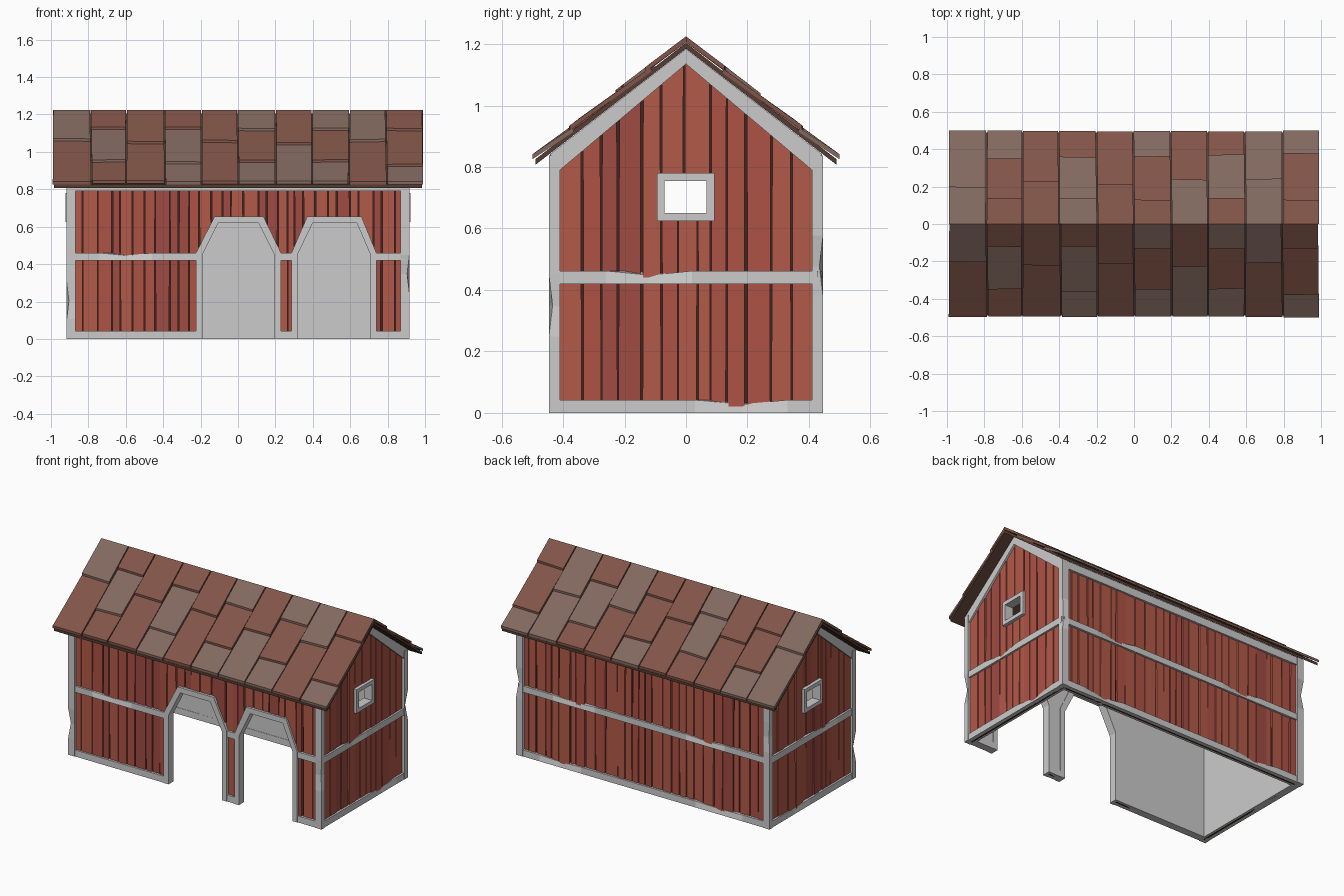
import bpy, bmesh, random
from mathutils import Vector

if "Cube" in bpy.data.objects:
    bpy.data.objects.remove(bpy.data.objects["Cube"])

random.seed(7)
rnd = random.uniform


def material(name, r, g, b):
    m = bpy.data.materials.new(name)
    m.diffuse_color = (r, g, b, 1)
    m.use_nodes = True
    m.node_tree.nodes["Principled BSDF"].inputs["Base Color"].default_value = m.diffuse_color
    return m


REDS = [material("red_board", .45, .10, .065), material("dark_red_board", .35, .07, .055),
        material("warm_red_board", .42, .085, .06)]
TILES = [material("red_brown_tile", .22, .09, .065), material("grey_brown_tile", .22, .14, .115)]
GAP = material("board_gap", .05, .018, .014)
DECK = material("roof_deck", .09, .045, .032)
SIDES = ("front", "back", "left", "right")


def place(side, u, d, z):
    """u along the wall, d outward, z up"""
    return {"front": (u, -d, z), "back": (u, d, z),
            "right": (d + .47, u, z), "left": (-d - .47, u, z)}[side]


def loft(bm, rings, mat=0):
    vs = [[bm.verts.new(p) for p in r] for r in rings]
    n = len(vs[0])
    faces = [bm.faces.new(vs[0][::-1]), bm.faces.new(vs[-1])]
    for a, b in zip(vs, vs[1:]):
        faces += [bm.faces.new((a[i], a[(i + 1) % n], b[(i + 1) % n], b[i])) for i in range(n)]
    for f in faces:
        f.material_index = mat


def prism(bm, side, pts, d0, d1, mat=0):
    loft(bm, [[place(side, u, d, z) for u, z in pts] for d in (d0, d1)], mat)


def beam(bm, side, u0, u1, z0, z1, d0=.41, d1=.443, chips=()):
    """Horizontal timber with worn notches (centre, half width) on the outer top edge"""
    secs = [(u0, 0), (u1, 0)]
    for c, w in chips:
        secs += [(c - w, 0), (c, .014), (c + w, 0)]
    loft(bm, [[place(side, u, d, z) for d, z in
               ((d0, z0), (d1, z0), (d1 - k, z1 - k), (d0, z1))] for u, k in sorted(secs)])


def finish(name, bm, mats=()):
    bmesh.ops.recalc_face_normals(bm, faces=bm.faces)
    me = bpy.data.meshes.new(name)
    bm.to_mesh(me)
    bm.free()
    for m in mats:
        me.materials.append(m)
    ob = bpy.data.objects.new(name, me)
    bpy.context.collection.objects.link(ob)


# Arch outlines: x of outer jamb, outer top, top, jamb
def outline(a, b, c, d, shoulder, top):
    return [(a, 0), (a, shoulder), (b, top), (c, top), (d, shoulder), (d, 0)]


OUTER = [outline(-.225, -.125, .136, .23, .46, .655), outline(.286, .37, .66, .74, .46, .655)]
INNER = [outline(-.19, -.105, .11, .195, .45, .62), outline(.318, .40, .635, .708, .45, .62)]
MID = [[((p[0] + q[0]) / 2, (p[1] + q[1]) / 2) for p, q in zip(o, i)] for o, i in zip(OUTER, INNER)]

# Wall shells: grey lining inside, dark backing outside
for side in SIDES:
    for name, d0, d1, top, mats in (("lining", .395, .407, .87, ()), ("backing", .407, .42, .858, [GAP])):
        bm = bmesh.new()
        if side == "front":
            prism(bm, side, [(-.875, 0)] + MID[0] + MID[1] + [(.875, 0), (.875, top), (-.875, top)], d0, d1)
        elif side == "back":
            prism(bm, side, [(-.875, 0), (.875, 0), (.875, top), (-.875, top)], d0, d1)
        else:
            for s in (-1, 1):
                prism(bm, side, [(s * u, z) for u, z in (
                    (0, 0), (.42, 0), (.42, .855), (0, 1.18), (0, .765), (.08, .765), (.08, .64), (0, .64))], d0, d1)
        finish(f"{side}_wall_{name}", bm, mats)


# Vertical boards
def boards(bm, side, u0, u1, lo, hi, breaks=()):
    u = u0
    while u < u1 - .001:
        e = u + rnd(.04, .085)
        if e > u1 - .03:
            e = u1
        a0, a1 = u + rnd(.001, .005), u + rnd(.001, .005)
        b0, b1 = e - rnd(.001, .005), e - rnd(.001, .005)
        mid = [b for b in breaks if u + .006 < b < e - .006]
        low = [(x, lo(x)) for x in [a0] + mid + [b0]]
        high = [(x, hi(x)) for x in [b1] + mid[::-1] + [a1]]
        prism(bm, side, low + high, .415, .428 + rnd(0, .006), random.choice((0, 0, 1, 2)))
        u = e


def arch_height(pts):
    def f(x):
        for (x0, z0), (x1, z1) in zip(pts[1:], pts[2:5]):
            if x <= x1:
                return z0 + (z1 - z0) * max(0, x - x0) / (x1 - x0)
        return pts[4][1]
    return f


base, eave, rake = (lambda x: .02), (lambda x: .815), (lambda x: 1.15 - .79 * abs(x))
for side in SIDES:
    bm = bmesh.new()
    if side == "front":
        for a, b in ((-.885, MID[0][0][0]), (MID[0][5][0], MID[1][0][0]), (MID[1][5][0], .88)):
            boards(bm, side, a, b, base, eave)
        for m in MID:
            boards(bm, side, m[0][0], m[5][0], arch_height(m), eave, (m[2][0], m[3][0]))
    elif side == "back":
        boards(bm, side, -.885, .885, base, eave)
    else:
        boards(bm, side, -.42, -.08, base, rake)
        boards(bm, side, .08, .42, base, rake)
        boards(bm, side, -.08, .08, base, lambda x: .64)
        boards(bm, side, -.08, .08, lambda x: .765, rake, (0,))
    finish(f"{side}_boards", bm, REDS)

# Timber rails and sills
for side in SIDES:
    bm = bmesh.new()
    if side == "front":
        for a, b, sc, rc in ((-.9, -.2, [], [(-.6, .14)]), (.2, .31, [], []), (.715, .9, [], [])):
            beam(bm, side, a, b, 0, .042, .393, .443, sc)
            beam(bm, side, a, b, .42, .46, chips=rc)
        beam(bm, side, -.9, .9, .79, .84)
    elif side == "back":
        beam(bm, side, -.9, .9, 0, .042, .393, .443, [(-.55, .17), (.6, .15)])
        beam(bm, side, -.9, .9, .42, .46, chips=[(-.45, .14), (.5, .15)])
        beam(bm, side, -.9, .9, .79, .84)
    else:
        beam(bm, side, -.43, .43, 0, .042, .393, .443, [(.18, .15)])
        beam(bm, side, -.43, .43, .42, .462, chips=[(-.12, .14)])
        prism(bm, side, [(-.442, .842), (0, 1.184), (.442, .842), (.41, .79), (0, 1.135), (-.41, .79)], .41, .443)
    finish(f"{side}_timber_rails", bm)

# Arch frames
for i, (o, n) in enumerate(zip(OUTER, INNER)):
    bm = bmesh.new()
    prism(bm, "front", o + n[::-1], .392, .446)
    finish(f"arch_frame_{i + 1}", bm)

# Corner posts with a worn outer edge
for sx in (-1, 1):
    for sy in (-1, 1):
        bm = bmesh.new()
        c = rnd(.16, .65)
        loft(bm, [[(sx * x, sy * y, z) for x, y in
                   ((.868, .41), (.916, .41), (.916 - k, .446 - k), (.868, .446))]
                  for z, k in ((0, 0), (c - .1, 0), (c, .012), (c + .1, 0), (.838, 0))])
        finish(f"{'left' if sx < 0 else 'right'}_{'front' if sy < 0 else 'back'}_post", bm)

# Gable window frames
for side in ("left", "right"):
    bm = bmesh.new()
    for a, b, z0, z1 in ((-.094, .092, .625, .65), (-.094, .092, .755, .78),
                         (-.094, -.07, .65, .755), (.067, .092, .65, .755)):
        beam(bm, side, a, b, z0, z1, .392, .452)
    finish(f"{side}_window_frame", bm)

# Roof deck
bm = bmesh.new()
deck = [(-.49, .807), (0, 1.185), (.49, .807), (.49, .825), (0, 1.204), (-.49, .825)]
loft(bm, [[(x, y, z) for y, z in deck] for x in (-.985, .985)])
finish("roof_deck", bm, [DECK])

# Overlapping roof tiles, ten columns per slope; splits are distances from the ridge
SPLITS = {-1: [(.2,), (.12, .35), (.22,), (.12, .36), (.21,), (.13, .35), (.23,), (.13, .35), (.21,), (.13, .38)],
          1: [(.2,), (.14, .35), (.23,), (.14, .36), (.21,), (.13, .36), (.24,), (.14, .37), (.24,), (.13, .38)]}
TONES = {-1: ["10", "010", "00", "011", "00", "101", "01", "101", "10", "001"],
         1: ["11", "001", "00", "110", "00", "001", "10", "010", "11", "001"]}
for s in (-1, 1):
    bm = bmesh.new()
    edge = [(-.99 + .198 * i + rnd(-.004, .004), rnd(-.008, .008)) for i in range(11)]
    edge = [(max(-.992, min(.992, x)), k) for x, k in edge]
    for i in range(10):
        cuts = (0,) + SPLITS[s][i] + (rnd(.493, .5),)
        for j, (y0, y1) in enumerate(zip(cuts, cuts[1:])):
            top = .02 if j == 0 else .012
            ya = y0 - (.012 if j else 0)
            rings = []
            for y, off, th in ((ya, top, .02 if j == 0 else .016), (y1, .026, .016)):
                xl = edge[i][0] + edge[i][1] * y * 2 + .003
                xr = edge[i + 1][0] + edge[i + 1][1] * y * 2 - .003
                t = rnd(-.005, .005) if 0 < y < .48 else 0
                z = 1.185 + off
                rings.append([(xl, s * y, z - .772 * y), (xr, s * (y + t), z - .772 * (y + t)),
                              (xr, s * (y + t), z + th - .772 * (y + t)), (xl, s * y, z + th - .772 * y)])
            loft(bm, rings, int(TONES[s][i][j]))
    finish("front_roof_tiles" if s < 0 else "back_roof_tiles", bm, TILES)
